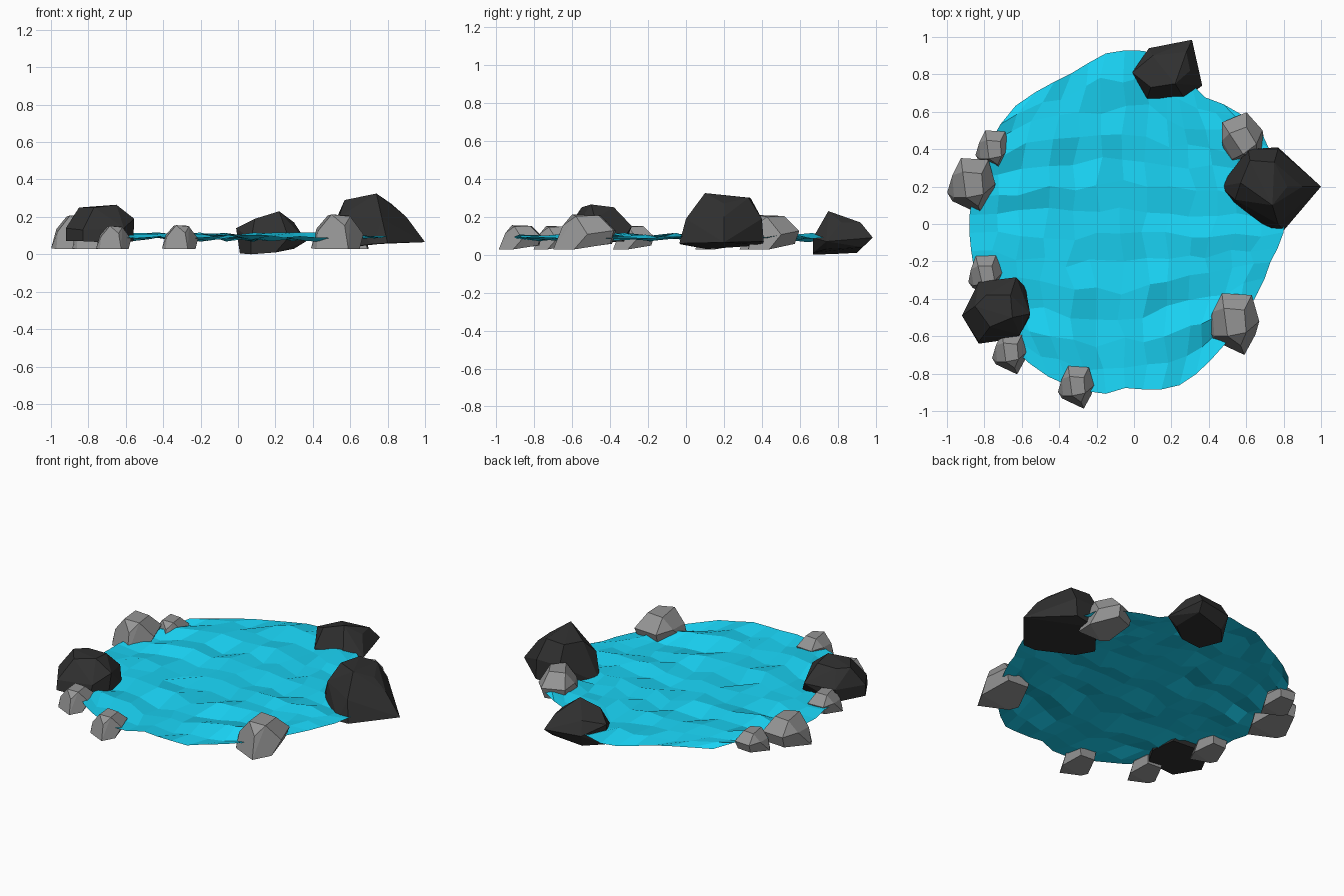
import bpy, bmesh, math, random

if "Cube" in bpy.data.objects:
    bpy.data.objects.remove(bpy.data.objects["Cube"])

random.seed(4)


def material(name, rgb):
    m = bpy.data.materials.new(name)
    m.diffuse_color = (*rgb, 1)
    m.use_nodes = True
    m.node_tree.nodes["Principled BSDF"].inputs["Base Color"].default_value = m.diffuse_color
    return m


WATER = material("water_blue", (0.01, 0.66, 0.92))
DARK = material("dark_stone", (0.03, 0.03, 0.03))
GREY = material("grey_stone", (0.3, 0.3, 0.3))


def finish(bm, name, mat):
    me = bpy.data.meshes.new(name)
    bm.to_mesh(me)
    bm.free()
    me.materials.append(mat)
    ob = bpy.data.objects.new(name, me)
    bpy.context.collection.objects.link(ob)
    return ob


def rock(name, points, mat, loc=(0, 0, 0), scale=(1, 1, 1), turn=0):
    """Faceted stone: convex hull of a few corner points."""
    bm = bmesh.new()
    for p in points:
        bm.verts.new(p)
    res = bmesh.ops.convex_hull(bm, input=bm.verts)
    inside = [e for e in res["geom_interior"] if isinstance(e, bmesh.types.BMVert)]
    bmesh.ops.delete(bm, geom=inside, context='VERTS')
    bmesh.ops.dissolve_limit(bm, angle_limit=math.radians(8), verts=bm.verts, edges=bm.edges)
    bmesh.ops.recalc_face_normals(bm, faces=bm.faces)
    ob = finish(bm, name, mat)
    ob.location, ob.scale, ob.rotation_euler.z = loc, scale, turn
    return ob


# Water sheet: square grid squeezed into the irregular shoreline
shore = [(-.03, .93), (.1, .92), (.25, .8), (.37, .68), (.52, .62), (.68, .5), (.75, .3),
         (.8, -.05), (.73, -.2), (.63, -.42), (.45, -.68), (.37, -.77), (.25, -.86),
         (.11, -.89), (-.03, -.87), (-.16, -.91), (-.27, -.89), (-.47, -.81), (-.6, -.71),
         (-.78, -.5), (-.86, -.2), (-.88, .04), (-.85, .2), (-.75, .47), (-.66, .61),
         (-.46, .74), (-.3, .82), (-.16, .91)]
polar = sorted((math.atan2(y, x), math.hypot(x, y)) for x, y in shore)
polar = [(polar[-1][0] - math.tau, polar[-1][1])] + polar + [(polar[0][0] + math.tau, polar[0][1])]


def shore_radius(a):
    for (a0, r0), (a1, r1) in zip(polar, polar[1:]):
        if a0 <= a <= a1:
            return r0 + (r1 - r0) * (a - a0) / (a1 - a0)


N = 13
bm = bmesh.new()
bmesh.ops.create_grid(bm, x_segments=N, y_segments=N, size=1)
for v in bm.verts:
    x, y = v.co.x, v.co.y
    edge = max(abs(x), abs(y)) > 0.99
    if not edge:
        x += random.uniform(-.03, .03)
        y += random.uniform(-.03, .03)
    u, w = x * math.sqrt(1 - y * y / 2), y * math.sqrt(1 - x * x / 2)
    r = shore_radius(math.atan2(w, u))
    row = round((v.co.y + 1) * N / 2)
    ripple = 0.007 * (-1) ** row + random.uniform(-.02, .02)
    v.co = (u * r, w * r, 0.092 + ripple * (0.6 if edge else 1))
finish(bm, "water_surface", WATER)

# Large dark boulders
rock("boulder_right", [
    (.46, .2, .04), (.62, .4, .05), (.77, .41, .07), (1, .2, .065), (.8, -.035, .06),
    (.72, -.03, .055), (.53, .11, .03), (.61, .4, .19), (.77, .4, .19), (.9, .2, .2),
    (.77, 0, .19), (.54, .13, .2), (.57, .22, .29), (.62, .34, .3), (.75, .33, .3),
    (.82, .2, .27), (.74, .1, .325)], DARK)
rock("boulder_back", [
    (.01, .8, .005), (.07, .67, 0), (.2, .67, .01), (.3, .74, .03), (.29, .93, .04),
    (.1, .9, .01), (.08, .94, .09), (.31, .985, .09), (.365, .74, .07), (.27, .67, .09),
    (.07, .67, .08), (-.01, .81, .14), (.09, .73, .19), (.22, .75, .23), (.3, .82, .17),
    (.28, .92, .17), (.1, .9, .17)], DARK)
rock("boulder_left", [
    (-.92, -.49, .07), (-.83, -.64, .07), (-.62, -.61, .06), (-.56, -.5, .07),
    (-.58, -.34, .07), (-.83, -.32, .07), (-.92, -.49, .14), (-.83, -.63, .13),
    (-.61, -.59, .14), (-.555, -.48, .19), (-.63, -.285, .15), (-.83, -.31, .15),
    (-.85, -.44, .25), (-.77, -.55, .25), (-.65, -.5, .265), (-.66, -.38, .25),
    (-.79, -.38, .25)], DARK)

# Small grey stones, one shape placed around the shore
stone = [(-.14, -.04, .005), (-.11, -.09, 0), (.06, -.17, 0), (.12, -.06, 0), (.08, .13, .03),
         (-.06, .14, .03), (.14, .01, .08), (.1, .15, .1), (-.06, .16, .1), (-.11, .06, .11),
         (-.1, -.07, .1), (.04, -.12, .125), (-.05, .08, .18), (.06, .07, .18),
         (.07, -.05, .175), (-.03, -.07, .185)]
for name, x, y, s, sz, turn in [
        ("stone_front_right", .53, -.53, 1, 1, 0),
        ("stone_back_right", .58, .44, .88, .98, .45),
        ("stone_front", -.31, -.87, .69, .69, 0),
        ("stone_front_left", -.665, -.69, .67, .67, 0),
        ("stone_left", -.795, -.275, .67, .68, .1),
        ("stone_left_back", -.87, .205, .92, .97, 0),
        ("stone_back_left", -.755, .395, .66, .68, 0)]:
    rock(name, stone, GREY, (x, y, .028), (s, s, sz), turn)
